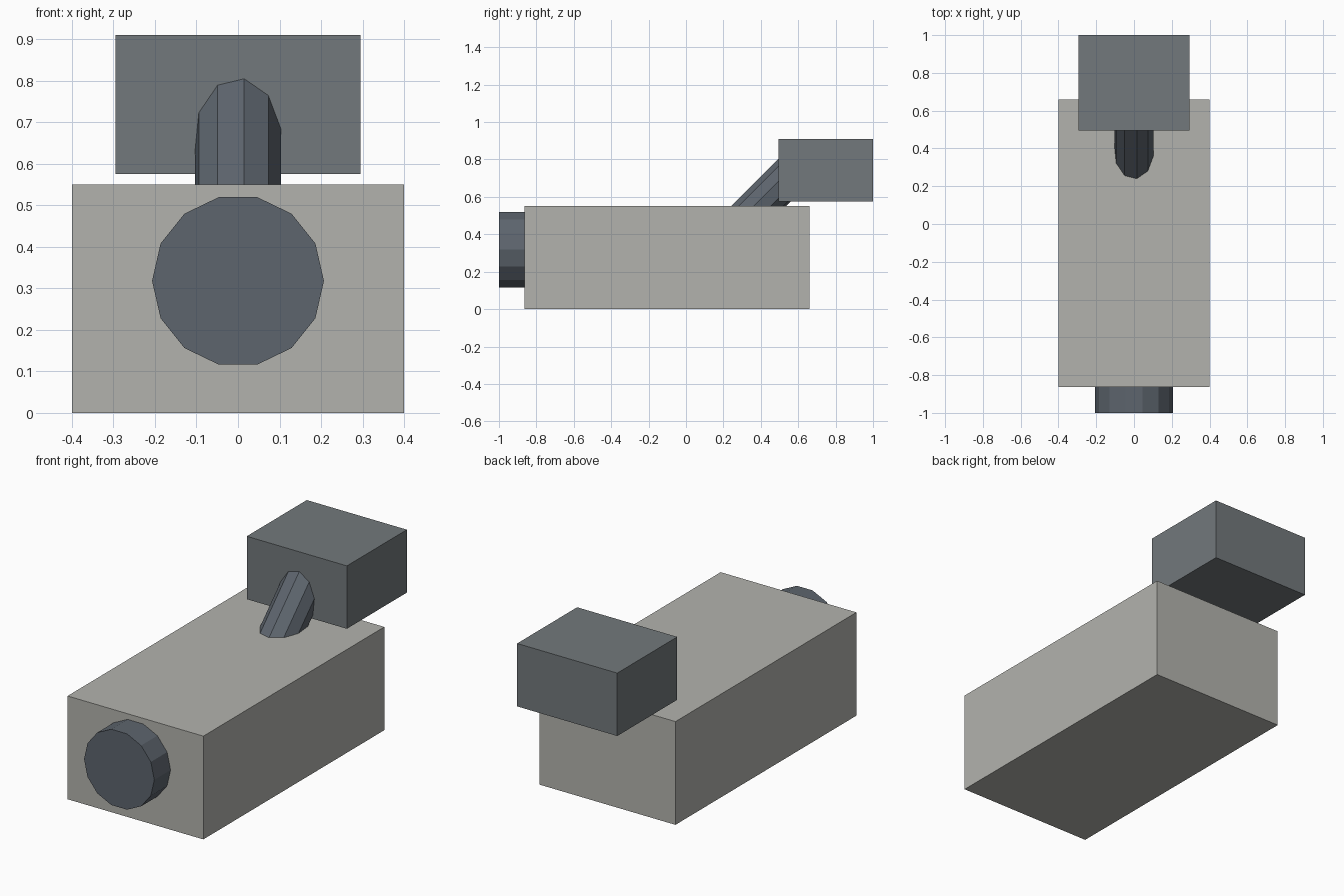
import bpy, bmesh
from math import sin, cos, pi, radians
from mathutils import Vector

if "Cube" in bpy.data.objects:
    bpy.data.objects.remove(bpy.data.objects["Cube"])


def material(name, rgb):
    m = bpy.data.materials.new(name)
    m.diffuse_color = (*rgb, 1)
    m.use_nodes = True
    m.node_tree.nodes["Principled BSDF"].inputs["Base Color"].default_value = m.diffuse_color
    return m


def finish(name, bm, mat):
    bmesh.ops.recalc_face_normals(bm, faces=bm.faces)
    me = bpy.data.meshes.new(name)
    bm.to_mesh(me)
    bm.free()
    me.materials.append(mat)
    ob = bpy.data.objects.new(name, me)
    bpy.context.collection.objects.link(ob)
    return ob


def box(name, lo, hi, mat):
    lo, hi = Vector(lo), Vector(hi)
    bm = bmesh.new()
    bmesh.ops.create_cube(bm, size=1)
    bmesh.ops.scale(bm, vec=hi - lo, verts=bm.verts)
    bmesh.ops.translate(bm, vec=(lo + hi) / 2, verts=bm.verts)
    return finish(name, bm, mat)


def rod(name, start, end, radius, sides, phase, mat):
    """Flat-sided cylinder lying in the YZ plane; phase is measured from its upper side."""
    start, end = Vector(start), Vector(end)
    right = Vector((1, 0, 0))
    up = right.cross((end - start).normalized())
    angles = [phase + 2 * pi * i / sides for i in range(sides)]
    bm = bmesh.new()
    rings = [[bm.verts.new(c + radius * (right * sin(a) + up * cos(a))) for a in angles]
             for c in (start, end)]
    for ring in rings:
        bm.faces.new(ring)
    for i in range(sides):
        j = (i + 1) % sides
        bm.faces.new((rings[0][i], rings[0][j], rings[1][j], rings[1][i]))
    return finish(name, bm, mat)


casing = material("casing grey", (0.45, 0.45, 0.42))
mount_grey = material("mount grey", (0.17, 0.19, 0.2))
dark = material("dark blue grey", (0.11, 0.13, 0.155))

# Main housing and rear mounting block
box("camera_body", (-0.40, -0.863, 0), (0.40, 0.66, 0.55), casing)
box("wall_mount", (-0.295, 0.495, 0.575), (0.295, 1.0, 0.91), mount_grey)

# Round lens on the front
rod("lens", (0, -1.0, 0.318), (0, -0.80, 0.318), 0.207, 14, pi / 14, dark)

# Slanted arm joining body and mount
rod("support_arm", (0, 0.25, 0.413), (0, 0.62, 0.783), 0.105, 10, radians(8), dark)
